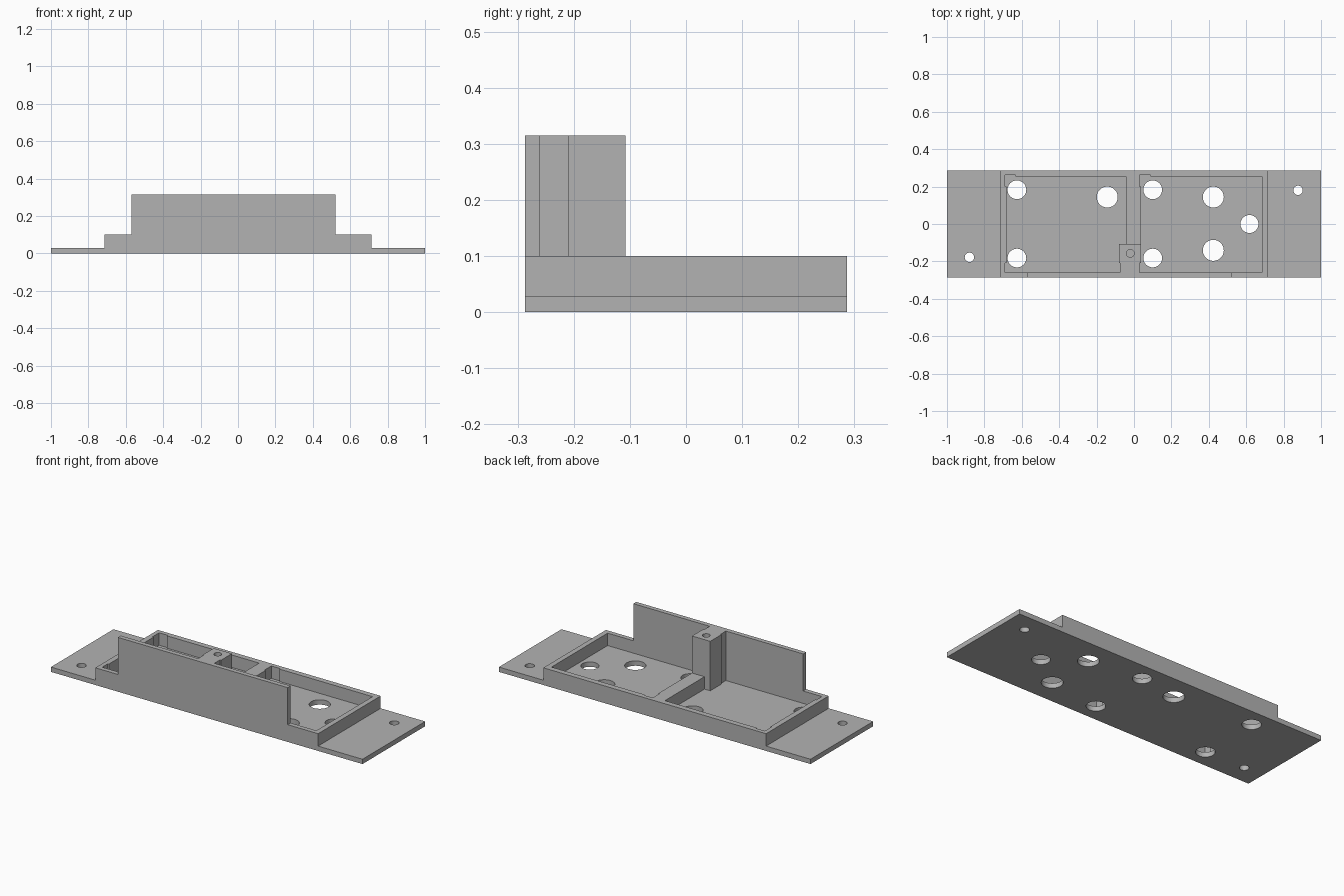
import bpy
import bmesh
from mathutils import Matrix

cube = bpy.data.objects.get("Cube")
if cube:
    bpy.data.objects.remove(cube, do_unlink=True)

grey = bpy.data.materials.new("plain grey")
grey.use_nodes = True
grey.diffuse_color = (0.45, 0.45, 0.45, 1)
grey.node_tree.nodes["Principled BSDF"].inputs["Base Color"].default_value = (0.45, 0.45, 0.45, 1)


def finish(name, bm):
    mesh = bpy.data.meshes.new(name)
    bm.to_mesh(mesh)
    bm.free()
    mesh.materials.append(grey)
    obj = bpy.data.objects.new(name, mesh)
    bpy.context.collection.objects.link(obj)
    return obj


def box(name, x0, x1, y0, y1, z0, z1):
    bm = bmesh.new()
    bmesh.ops.create_cube(bm, size=1)
    for v in bm.verts:
        v.co = (x1 if v.co.x > 0 else x0,
                y1 if v.co.y > 0 else y0,
                z1 if v.co.z > 0 else z0)
    return finish(name, bm)


def cylinder(name, x, y, r, z0, z1):
    bm = bmesh.new()
    bmesh.ops.create_cone(bm, cap_ends=True, segments=48, radius1=r, radius2=r,
                          depth=z1 - z0, matrix=Matrix.Translation((x, y, (z0 + z1) / 2)))
    return finish(name, bm)


def combine(target, tool, operation):
    mod = target.modifiers.new(operation, "BOOLEAN")
    mod.operation = operation
    mod.solver = "EXACT"
    mod.object = tool
    bpy.context.view_layer.objects.active = target
    bpy.ops.object.modifier_apply(modifier=mod.name)
    bpy.data.objects.remove(tool, do_unlink=True)


DEPTH, RIM = 0.287, 0.26      # half depth outside and inside the rim
FLOOR, TRAY, TOP = 0.028, 0.10, 0.315

# Mounting plate with the raised tray
bracket = box("mounting_bracket", -1, 1, -DEPTH, DEPTH, 0, FLOOR)
combine(bracket, box("tray", -0.715, 0.715, -DEPTH, DEPTH, 0, TRAY), "UNION")

# Two pockets, each with small corner reliefs on its -x side
for x0, x1 in ((-0.683, -0.043), (0.037, 0.685)):
    combine(bracket, box("pocket", x0, x1, -RIM, 0.255, FLOOR, 0.2), "DIFFERENCE")
    combine(bracket, box("back_relief", x0 - 0.007, x0 + 0.05, 0.2, 0.262, FLOOR, 0.2), "DIFFERENCE")
    combine(bracket, box("front_relief", x0 - 0.007, x0 + 0.05, -RIM, -0.209, FLOOR, 0.2), "DIFFERENCE")

# Tall front wall and the stepped screw post behind it
combine(bracket, box("front_wall", -0.57, 0.52, -DEPTH, -RIM, 0.01, TOP), "UNION")
combine(bracket, box("post_neck", -0.074, 0.03, -0.27, -0.2, 0.01, TOP), "UNION")
combine(bracket, box("post", -0.08, 0.037, -0.209, -0.108, 0.01, TOP), "UNION")
combine(bracket, cylinder("post_hole", -0.02, -0.157, 0.021, 0.1, 0.4), "DIFFERENCE")

# Through holes: corner, large, end and mounting holes
holes = [(x, y, 0.05) for x in (-0.626, 0.1) for y in (-0.182, 0.183)]
holes += [(-0.143, 0.144, 0.056), (0.424, 0.144, 0.056), (0.424, -0.141, 0.056),
          (0.617, 0, 0.048), (-0.88, -0.178, 0.025), (0.877, 0.18, 0.025)]
for x, y, r in holes:
    combine(bracket, cylinder("hole", x, y, r, -0.1, 0.06), "DIFFERENCE")

# Smooth hole walls, sharp edges elsewhere
bpy.ops.object.select_all(action="DESELECT")
bracket.select_set(True)
bpy.context.view_layer.objects.active = bracket
bpy.ops.object.shade_smooth_by_angle()
